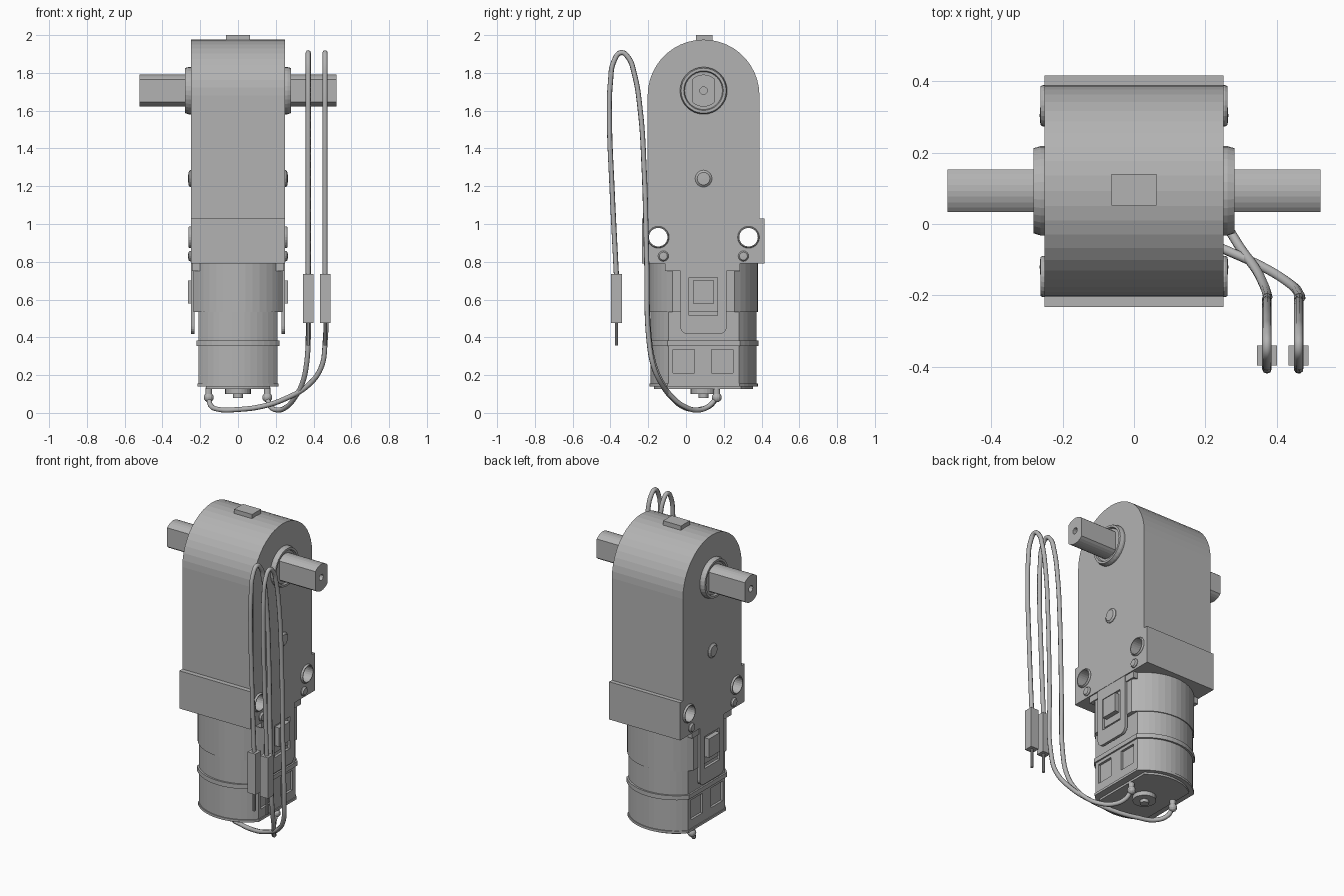
import bpy, bmesh, math
from mathutils import Vector

if "Cube" in bpy.data.objects:
    bpy.data.objects.remove(bpy.data.objects["Cube"])

grey = bpy.data.materials.new("plain grey")
grey.diffuse_color = (0.45, 0.45, 0.45, 1)
grey.use_nodes = True
grey.node_tree.nodes["Principled BSDF"].inputs["Base Color"].default_value = grey.diffuse_color
CY = 0.093  # y of the motor and shaft centre line


def add(name, bm):
    bmesh.ops.remove_doubles(bm, verts=bm.verts, dist=1e-5)
    bmesh.ops.recalc_face_normals(bm, faces=bm.faces)
    me = bpy.data.meshes.new(name)
    bm.to_mesh(me)
    bm.free()
    me.materials.append(grey)
    ob = bpy.data.objects.new(name, me)
    bpy.context.collection.objects.link(ob)
    return ob


def place(u, v, w, axis):
    return (w, u, v) if axis == 'x' else (u, v, w)


def prism(name, pts, lo, hi, axis):
    """Extrude a closed outline along x (outline in y,z) or z (outline in x,y)."""
    bm = bmesh.new()
    a = [bm.verts.new(place(u, v, lo, axis)) for u, v in pts]
    b = [bm.verts.new(place(u, v, hi, axis)) for u, v in pts]
    bm.faces.new(a)
    bm.faces.new(b)
    for i in range(len(pts)):
        j = (i + 1) % len(pts)
        bm.faces.new((a[i], a[j], b[j], b[i]))
    return add(name, bm)


def lathe(name, profile, u0, v0, axis, side=1, n=24, closed=False):
    """Turn (radius, height) points around an axis through (u0, v0)."""
    bm = bmesh.new()
    rings = []
    for r, h in profile:
        rings.append([bm.verts.new(place(u0 + r * math.cos(2 * math.pi * k / n),
                                         v0 + r * math.sin(2 * math.pi * k / n),
                                         h * side, axis)) for k in range(n)])
    pairs = list(zip(rings, rings[1:] + rings[:1]))
    for a, b in (pairs if closed else pairs[:-1]):
        for k in range(n):
            bm.faces.new((a[k], a[(k + 1) % n], b[(k + 1) % n], b[k]))
    return add(name, bm)


def box(name, x, y, z):
    return prism(name, [(x[0], y[0]), (x[1], y[0]), (x[1], y[1]), (x[0], y[1])], z[0], z[1], 'z')


def flatted(r, flat, u0, v0, n=14):
    """Circle with two flats at u = u0 +/- flat."""
    a = math.asin(flat / r)
    angles = [-a + 2 * a * i / n for i in range(n + 1)]
    angles += [t + math.pi for t in angles]
    return [(u0 + r * math.sin(t), v0 + r * math.cos(t)) for t in angles]


def cut(ob, cutters):
    for c in cutters:
        m = ob.modifiers.new("cut", 'BOOLEAN')
        m.operation, m.solver, m.object = 'DIFFERENCE', 'EXACT', c
    bpy.context.view_layer.objects.active = ob
    for m in list(ob.modifiers):
        bpy.ops.object.modifier_apply(modifier=m.name)
    for c in cutters:
        bpy.data.objects.remove(c)


# Gearbox housing: arched outline with mounting flange, drilled through
R = 0.296
outline = [(-0.233, 0.79), (-0.233, 1.03), (CY - R, 1.03)]
outline += [(CY - R * math.cos(math.pi * i / 22), 1.68 + R * math.sin(math.pi * i / 22)) for i in range(23)]
outline += [(CY + R, 1.03), (0.416, 1.03), (0.416, 0.79)]
body = prism("gearbox_housing", outline, -0.25, 0.25, 'x')
HOLES = (-0.147, 0.331)
cut(body, [lathe("hole_cutter", [(0, -.4), (.049, -.4), (.049, .4), (0, .4)], y, 0.93, 'x') for y in HOLES])
box("top_tab", (-0.063, 0.063), (0.052, 0.14), (1.96, 2.0))

# Output shaft with flats and end holes
shaft = prism("output_shaft", flatted(0.085, 0.06, CY, 1.706, 8), -0.522, 0.522, 'x')
cut(shaft, [lathe("pilot_cutter", [(0, .46), (.02, .46), (.02, .6), (0, .6)], CY, 1.706, 'x', s, 12)
            for s in (-1, 1)])

# Motor can: wide upper sleeve, lower can, band and end plate
prism("motor_sleeve", flatted(0.287, 0.235, 0, CY), 0.535, 0.80, 'z')
can = prism("motor_can", flatted(0.281, 0.21, 0, CY), 0.145, 0.55, 'z')
cut(can, [box("vent_cutter", (s * .21 - .015, s * .21 + .015), y, (0.21, 0.335))
          for s in (-1, 1) for y in ((-0.07, 0.046), (0.135, 0.248))])
prism("motor_band", flatted(0.292, 0.22, 0, CY), 0.355, 0.383, 'z')
prism("motor_rim", flatted(0.287, 0.215, 0, CY), 0.14, 0.155, 'z')
prism("motor_end_plate", flatted(0.262, 0.17, 0, CY), 0.127, 0.15, 'z')
lathe("rear_bearing", [(0, .08), (.026, .08), (.026, .1), (.068, .1), (.068, .13), (0, .13)], 0, CY, 'z')

for s, side in ((-1, "left"), (1, "right")):
    # Shaft collar
    lathe(side + "_shaft_collar", [(0, .24), (.125, .24), (.125, .262), (.119, .281), (.105, .281),
                                   (.1, .268), (0, .268)], CY, 1.706, 'x', s, 32)
    # Raised rings around mounting holes
    for y in HOLES:
        lathe(side + "_hole_ring", [(.049, .24), (.058, .24), (.058, .255), (.054, .262), (.049, .262)],
              y, 0.93, 'x', s, 24, True)
    # Domed pins
    for y, z, r in ((CY, 1.24, .045), (-0.12, 0.83, .028), (0.304, 0.83, .028)):
        lathe(side + "_pin", [(0, .24), (r, .24), (r, .254), (r * .75, .263), (0, .264)], y, z, 'x', s, 16)
    # Retaining strap with window, and latch showing through it
    xs = sorted((s * 0.23, s * 0.248))
    c = 0.04
    arc = [math.pi / 2 * i / 5 for i in range(6)]
    strap_pts = [(-0.03, 0.80)]
    strap_pts += [(-0.03 + c - c * math.cos(t), 0.417 + c - c * math.sin(t)) for t in arc]
    strap_pts += [(0.215 - c + c * math.sin(t), 0.417 + c - c * math.cos(t)) for t in arc]
    strap_pts += [(0.215, 0.80)]
    strap = prism(side + "_strap", strap_pts, xs[0], xs[1], 'x')
    cut(strap, [box("window_cutter", (s * .24 - .1, s * .24 + .1), (0.015, 0.168), (0.515, 0.718))])
    box(side + "_latch", sorted((s * 0.2, s * 0.265)), (0.036, 0.147), (0.58, 0.70))
    box(side + "_strap_shoulder", sorted((s * 0.2, s * 0.243)), (-0.11, 0.285), (0.75, 0.80))
    # Solder terminal
    lathe(side + "_terminal_post", [(0, .08), (.018, .08), (.018, .135), (0, .135)], s * 0.155, 0.163, 'z', 1, 12)
    bm = bmesh.new()
    bmesh.ops.create_uvsphere(bm, u_segments=12, v_segments=8, radius=0.026)
    bmesh.ops.translate(bm, verts=bm.verts, vec=Vector((s * 0.155, 0.163, 0.082)))
    add(side + "_solder_blob", bm)


def wire(name, pts):
    cu = bpy.data.curves.new(name, 'CURVE')
    cu.dimensions = '3D'
    cu.bevel_depth, cu.bevel_resolution, cu.resolution_u = 0.0135, 2, 8
    cu.use_fill_caps = True
    sp = cu.splines.new('BEZIER')
    sp.bezier_points.add(len(pts) - 1)
    for p, co in zip(sp.bezier_points, pts):
        p.co = co
        p.handle_left_type = p.handle_right_type = 'AUTO'
    cu.materials.append(grey)
    ob = bpy.data.objects.new(name, cu)
    bpy.context.collection.objects.link(ob)
    bpy.ops.object.select_all(action='DESELECT')
    ob.select_set(True)
    bpy.context.view_layer.objects.active = ob
    bpy.ops.object.convert(target='MESH')
    bpy.ops.object.shade_smooth_by_angle(angle=math.radians(50))


# Wires: lead from the terminal, then a shared tall loop down to the connector
loop = [(-0.208, 0.8), (-0.222, 1.3), (-0.242, 1.6), (-0.275, 1.8), (-0.305, 1.88), (-0.343, 1.907),
        (-0.38, 1.865), (-0.4, 1.75), (-0.405, 1.55), (-0.392, 1.2), (-0.368, 0.72)]
leads = {
    "inner": (0.372, [(.155, .163, .08), (.17, .12, .035), (.21, .06, .015), (.255, 0, .03), (.3, -.07, .08),
                      (.34, -.125, .155), (.363, -.17, .26), (.372, -.195, .4)]),
    "outer": (0.461, [(-.155, .163, .08), (-.145, .13, .04), (-.1, .075, .018), (0, .03, .018), (.13, -.02, .035),
                      (.25, -.07, .075), (.37, -.125, .145), (.44, -.17, .24), (.461, -.195, .37)]),
}
for key, (x, lead) in leads.items():
    wire(key + "_wire", lead + [(x, y, z) for y, z in loop])
    box(key + "_connector", (x - .028, x + .028), (-.396, -.34), (.475, .735))
    lathe(key + "_connector_pin", [(0, .357), (.009, .357), (.009, .48), (0, .48)], x, -.368, 'z', 1, 10)
